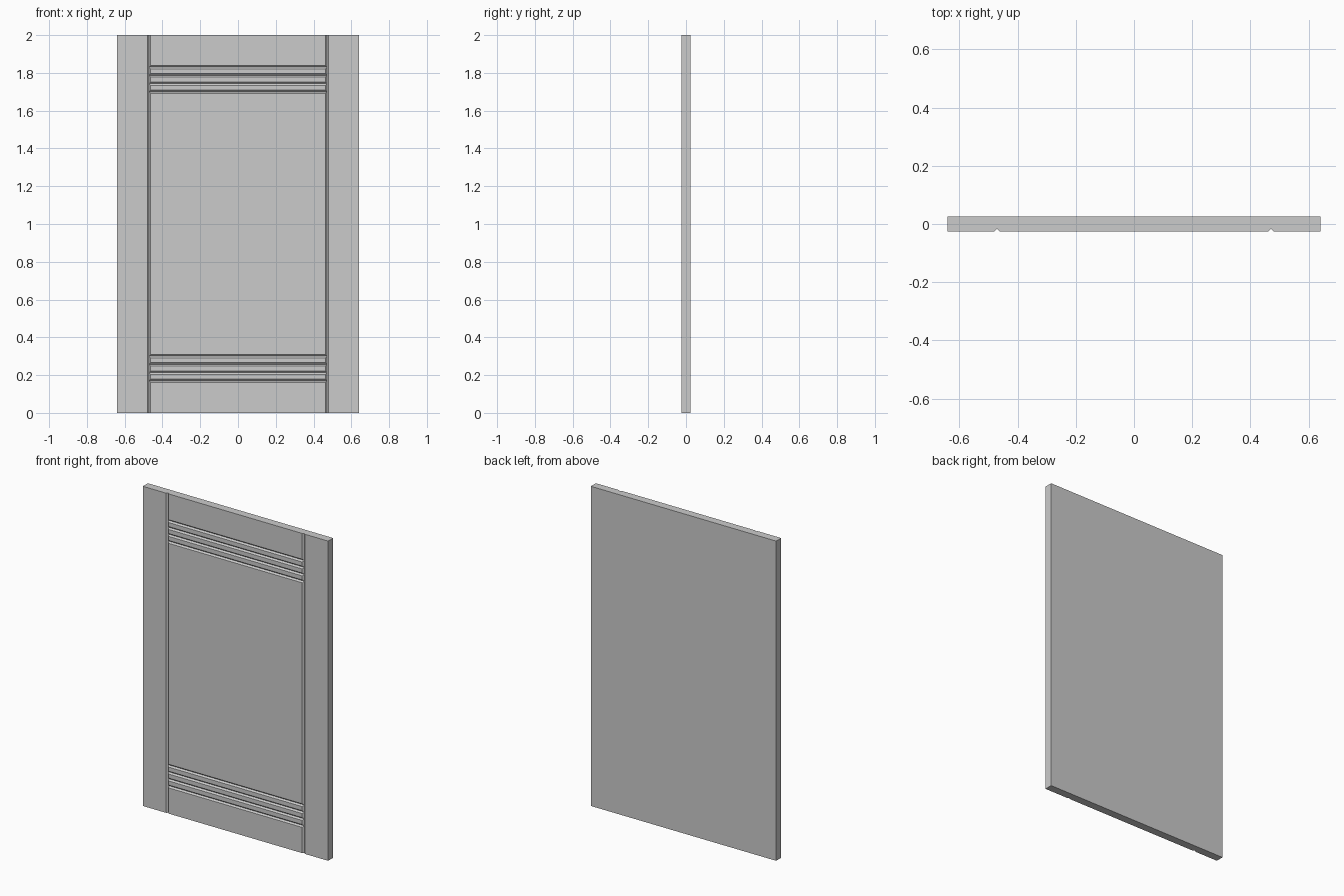
import bpy, bmesh
from mathutils import Vector

if "Cube" in bpy.data.objects:
    bpy.data.objects.remove(bpy.data.objects["Cube"])

W, T, H = 0.641, 0.025, 1.0     # half width, half thickness, half height
GX, GW, GD = 0.471, 0.009, 0.009  # groove position, half width, depth


def groove_cutter(name, start, end, across):
    """Triangular prism that cuts a V groove into the front face."""
    start, end, across = Vector(start), Vector(end), Vector(across)
    k = (GD + 0.01) / GD   # widen the V where it sticks out of the front
    profile = [across * GW * k + Vector((0, -T - 0.01, 0)),
               -across * GW * k + Vector((0, -T - 0.01, 0)),
               Vector((0, -T + GD, 0))]
    bm = bmesh.new()
    a = [bm.verts.new(start + p) for p in profile]
    b = [bm.verts.new(end + p) for p in profile]
    bm.faces.new(a)
    bm.faces.new(b[::-1])
    for i in range(3):
        j = (i + 1) % 3
        bm.faces.new((a[i], b[i], b[j], a[j]))
    bmesh.ops.recalc_face_normals(bm, faces=bm.faces)
    me = bpy.data.meshes.new(name)
    bm.to_mesh(me)
    bm.free()
    ob = bpy.data.objects.new(name, me)
    ob.hide_render = True
    bpy.context.collection.objects.link(ob)
    return ob


# Door panel slab
bpy.ops.mesh.primitive_cube_add(size=2, location=(0, 0, H))
door = bpy.context.object
door.name = "door_panel"
door.scale = (W, T, H)
bpy.ops.object.transform_apply(location=True, scale=True)

# Full-height stile grooves
cutters = [groove_cutter("stile_groove", (s * GX, 0, -0.1), (s * GX, 0, 2.1), (1, 0, 0))
           for s in (-1, 1)]

# Four horizontal grooves near the top and bottom, running between the stiles
for i in range(4):
    for z in (0.17 + i * 0.0433, 1.83 - i * 0.0433):
        cutters.append(groove_cutter("rail_groove", (-GX + 0.0005, 0, z),
                                     (GX - 0.0005, 0, z), (0, 0, 1)))

# Cut the grooves, then remove the cutters
bpy.context.view_layer.objects.active = door
for c in cutters:
    mod = door.modifiers.new("groove", 'BOOLEAN')
    mod.operation = 'DIFFERENCE'
    mod.solver = 'EXACT'
    mod.object = c
    bpy.ops.object.modifier_apply(modifier=mod.name)
    bpy.data.objects.remove(c)
